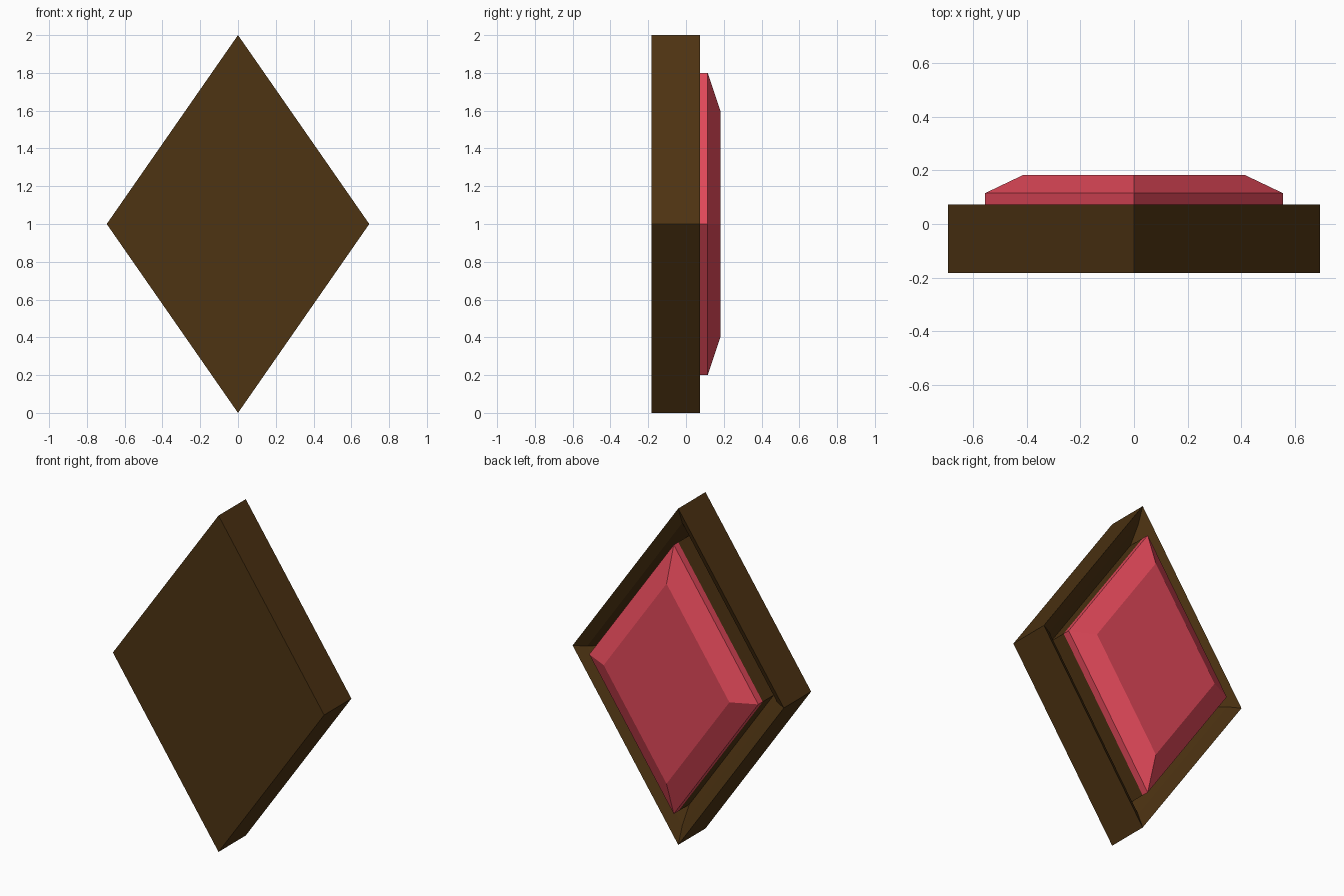
import bpy

if "Cube" in bpy.data.objects:
    bpy.data.objects.remove(bpy.data.objects["Cube"])

HALF_W, HALF_H = 0.695, 1.0


def material(name, color):
    mat = bpy.data.materials.new(name)
    mat.diffuse_color = (*color, 1)
    mat.use_nodes = True
    mat.node_tree.nodes["Principled BSDF"].inputs["Base Color"].default_value = mat.diffuse_color
    return mat


def diamond_loft(name, profile, mat):
    """Loft concentric diamonds along y; profile holds (scale, y) pairs."""
    verts, faces = [], []
    for s, y in profile:
        for x, z in ((0, 1), (1, 0), (0, -1), (-1, 0)):
            verts.append((x * s * HALF_W, y, HALF_H + z * s * HALF_H))
    for r in range(len(profile) - 1):
        for i in range(4):
            a, b = r * 4 + i, r * 4 + (i + 1) % 4
            faces.append((a, a + 4, b + 4, b))
    last = len(verts) - 4
    faces.append((0, 1, 2, 3))
    faces.append((last + 3, last + 2, last + 1, last))
    mesh = bpy.data.meshes.new(name)
    mesh.from_pydata(verts, [], faces)
    mesh.materials.append(mat)
    obj = bpy.data.objects.new(name, mesh)
    bpy.context.collection.objects.link(obj)
    # Consistent outward normals
    bpy.context.view_layer.objects.active = obj
    obj.select_set(True)
    bpy.ops.object.mode_set(mode='EDIT')
    bpy.ops.mesh.select_all(action='SELECT')
    bpy.ops.mesh.normals_make_consistent(inside=False)
    bpy.ops.object.mode_set(mode='OBJECT')
    obj.select_set(False)
    return obj


brown = material("dark_brown", (0.075, 0.033, 0.006))
red = material("gem_red", (0.75, 0.065, 0.1))

# Backing frame: flat front, dished rim, groove, and seat for the gem
diamond_loft("frame", [(1, -0.183), (1, 0.073), (0.9, 0.035),
                       (0.8, -0.03), (0.8, 0.073)], brown)

# Faceted gem: short straight girdle, then bevel to a flat table
diamond_loft("gem", [(0.8, 0.073), (0.8, 0.115), (0.595, 0.183)], red)
